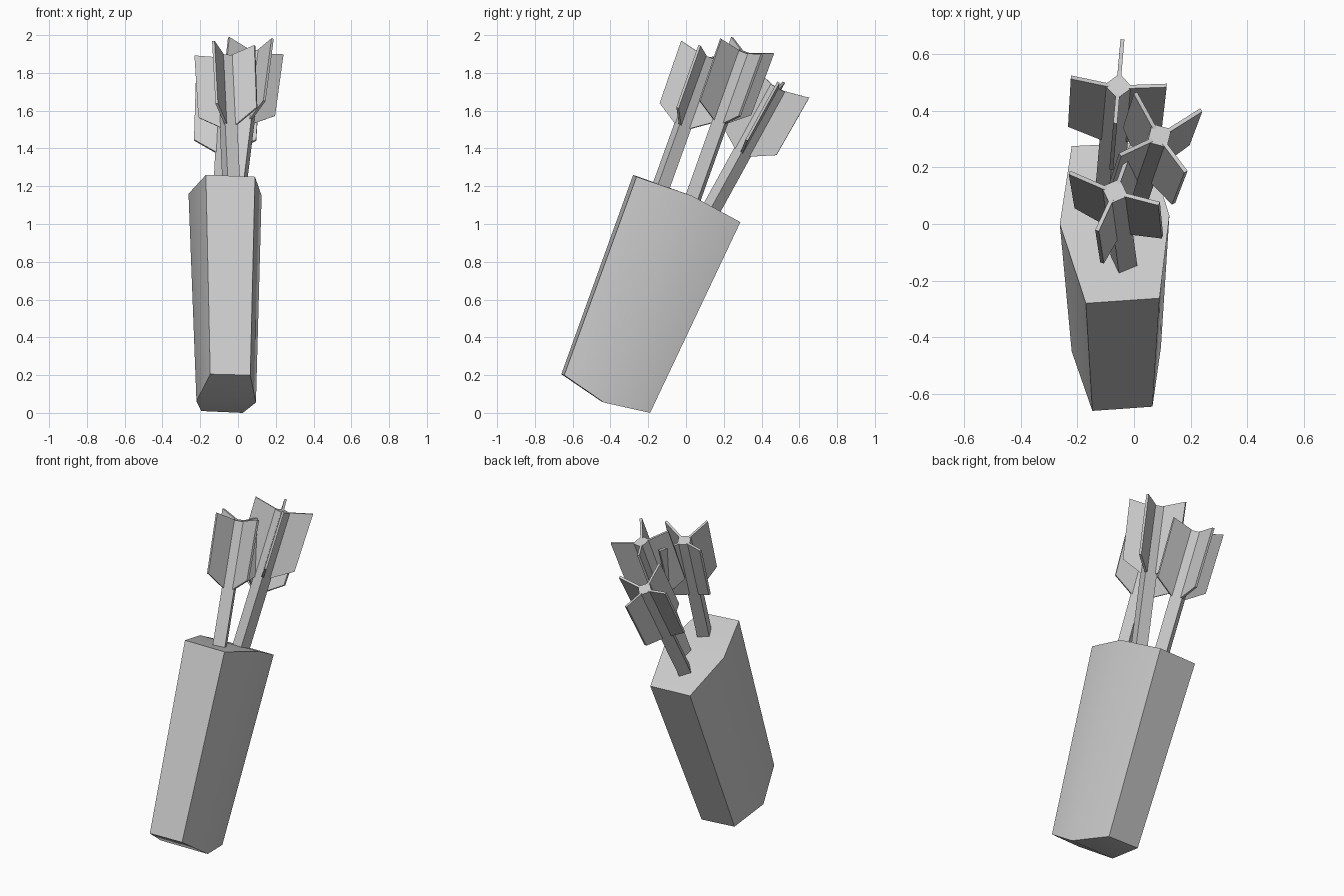
import bpy, bmesh, math
from mathutils import Vector

if "Cube" in bpy.data.objects:
    bpy.data.objects.remove(bpy.data.objects["Cube"])


def make_object(name, verts, faces, smooth_angle=None):
    bm = bmesh.new()
    vs = [bm.verts.new(v) for v in verts]
    for f in faces:
        bm.faces.new([vs[i] for i in f])
    bmesh.ops.recalc_face_normals(bm, faces=bm.faces)
    me = bpy.data.meshes.new(name)
    bm.to_mesh(me)
    bm.free()
    ob = bpy.data.objects.new(name, me)
    bpy.context.collection.objects.link(ob)
    if smooth_angle:
        bpy.ops.object.select_all(action='DESELECT')
        ob.select_set(True)
        bpy.context.view_layer.objects.active = ob
        bpy.ops.object.shade_smooth_by_angle(angle=math.radians(smooth_angle))
    return ob


# Quiver body: leaning six-sided tube, closed at both ends
# ring order: front left, front right, right, back right, back left, left
top = [(-.17, -.28, 1.26), (.09, -.262, 1.25), (.125, .03, 1.15),
       (.045, .288, 1.01), (-.22, .275, 1.015), (-.262, 0, 1.16)]
bottom = [(-.147, -.66, .205), (.065, -.645, .2), (.095, -.435, .055),
          (.025, -.19, 0), (-.195, -.2, .01), (-.22, -.45, .062)]
walls = [(i, (i + 1) % 6, (i + 1) % 6 + 6, i + 6) for i in range(6)]
caps = [(0, 1, 2, 5), (5, 2, 3, 4), (6, 7, 8, 11), (11, 8, 9, 10)]
make_object("quiver_body", top + bottom, walls + caps, 40)


# Arrows: square shaft with four fins growing from its corners
R = 0.05         # shaft corner radius
T = 0.007        # half thickness of a fin
FIN = [(0.03, 0.0), (0.17, 0.035), (0.165, -0.315), (0.03, -0.40)]  # (out, along)


def arrow(n, base, end, hint):
    base, end = Vector(base), Vector(end)
    d = (end - base).normalized()
    u = Vector(hint)
    u = (u - d * u.dot(d)).normalized()
    w = d.cross(u)
    dirs = [u, w, -u, -w]
    start = base - d * 0.04
    ring = [start + r * R for r in dirs] + [end + r * R for r in dirs]
    sides = [(i, (i + 1) % 4, (i + 1) % 4 + 4, i + 4) for i in range(4)]
    make_object(f"arrow_shaft_{n}", ring, sides + [(0, 1, 2, 3), (4, 5, 6, 7)])
    for k in range(4):
        out, side = dirs[k], dirs[(k + 1) % 4]
        plate = [end + out * o + d * a + side * s * T for s in (-1, 1) for o, a in FIN]
        make_object(f"arrow_{n}_fin_{k + 1}", plate, sides + [(0, 1, 2, 3), (4, 5, 6, 7)])


arrow(1, (-.035, -.13, 1.205), (-.068, .115, 1.885), (.32, -.13, 0))
arrow(2, (-.005, .04, 1.145), (.09, .312, 1.91), (.305, .17, -.09))
arrow(3, (-.085, .14, 1.09), (-.055, .487, 1.72), (.35, -.03, 0))
